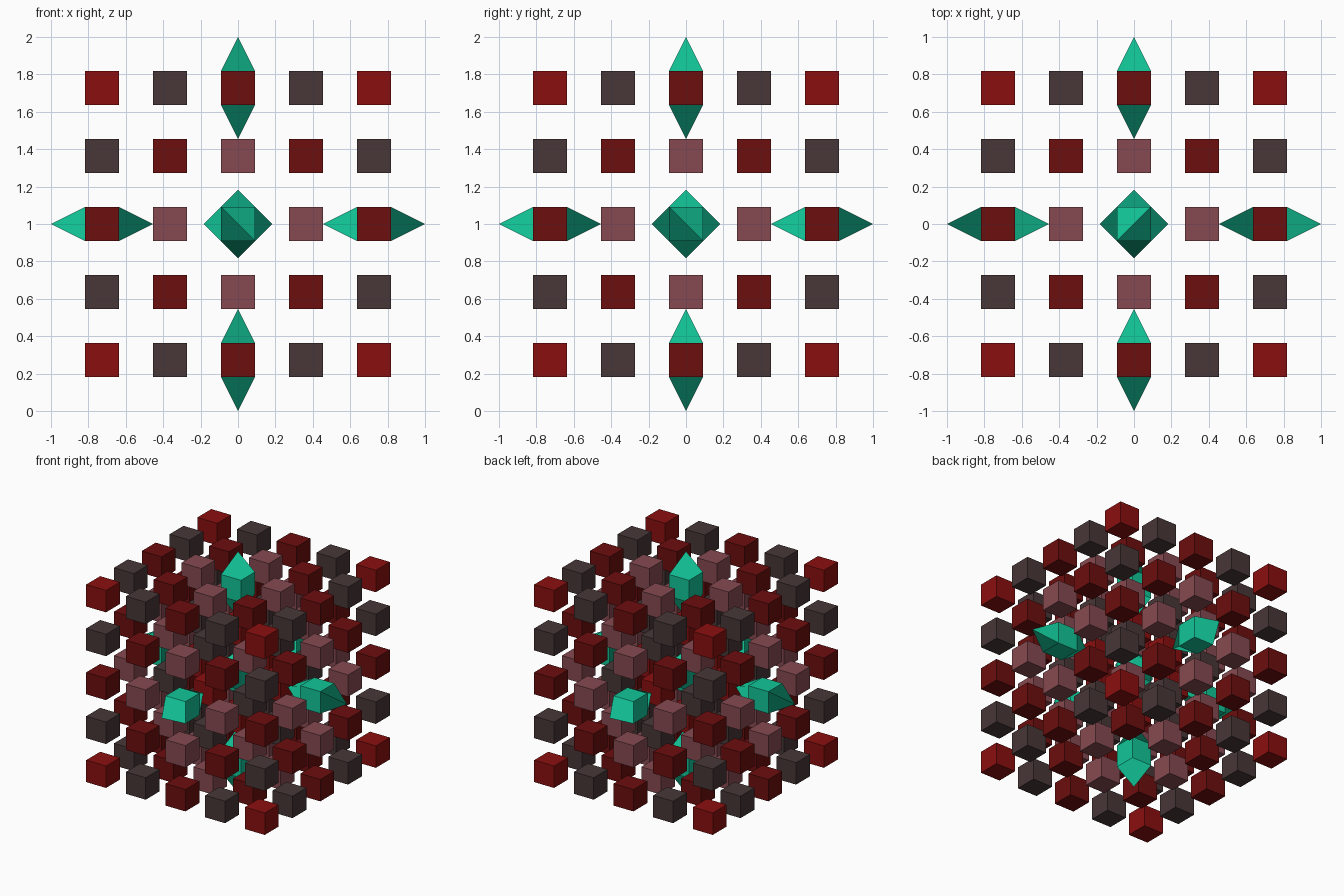
import bpy, bmesh
from itertools import product
from mathutils import Vector

if "Cube" in bpy.data.objects:
    bpy.data.objects.remove(bpy.data.objects["Cube"], do_unlink=True)

SIZE = 2 / 11        # edge of one block
PITCH = 2 * SIZE     # spacing of the lattice


def material(name, rgb):
    def linear(c):
        c /= 255
        return c / 12.92 if c <= 0.04045 else ((c + 0.055) / 1.055) ** 2.4
    color = [linear(c) for c in rgb] + [1.0]
    mat = bpy.data.materials.new(name)
    mat.use_nodes = True
    mat.diffuse_color = color
    mat.node_tree.nodes["Principled BSDF"].inputs["Base Color"].default_value = color
    return mat


def block_mesh(name, mat, tip_axes=(), tip_scale=1):
    """A cube whose faces along tip_axes are drawn out into pyramids."""
    bm = bmesh.new()
    bmesh.ops.create_cube(bm, size=SIZE)
    bm.normal_update()
    faces = [f for f in bm.faces if any(abs(f.normal[a]) > 0.9 for a in tip_axes)]
    if faces:
        for v in bmesh.ops.poke(bm, faces=faces)["verts"]:
            v.co *= tip_scale
        # merge neighbouring pyramid sides that lie in one plane
        bmesh.ops.dissolve_limit(bm, angle_limit=0.01, verts=bm.verts[:], edges=bm.edges[:])
    bm.normal_update()
    mesh = bpy.data.meshes.new(name)
    bm.to_mesh(mesh)
    bm.free()
    mesh.materials.append(mat)
    return mesh


bright_red = material("bright red", (139, 15, 15))
dark_red = material("dark red", (109, 14, 14))
charcoal = material("warm charcoal", (72, 55, 55))
rose = material("dusty rose", (134, 74, 81))
green = material("crystal green", (18, 198, 153))

# Blocks by number of lattice steps from the centre
shells = {
    1: block_mesh("inner_red_block", bright_red),
    2: block_mesh("inner_charcoal_block", charcoal),
    3: block_mesh("rose_block", rose),
    4: block_mesh("dark_red_block", dark_red),
    5: block_mesh("charcoal_block", charcoal),
    6: block_mesh("corner_block", bright_red),
}
core = block_mesh("core_crystal", green, (0, 1, 2), 2)
spikes = [block_mesh("spike_crystal_" + "xyz"[a], green, (a,), 3) for a in range(3)]

# Fill the five by five by five lattice
for cell in product(range(-2, 3), repeat=3):
    steps = [abs(c) for c in cell]
    if sum(steps) == 0:
        mesh = core
    elif sum(steps) == 2 and max(steps) == 2:
        mesh = spikes[steps.index(2)]
    else:
        mesh = shells[sum(steps)]
    obj = bpy.data.objects.new(mesh.name, mesh)
    obj.location = Vector(cell) * PITCH + Vector((0, 0, 1))
    bpy.context.collection.objects.link(obj)
